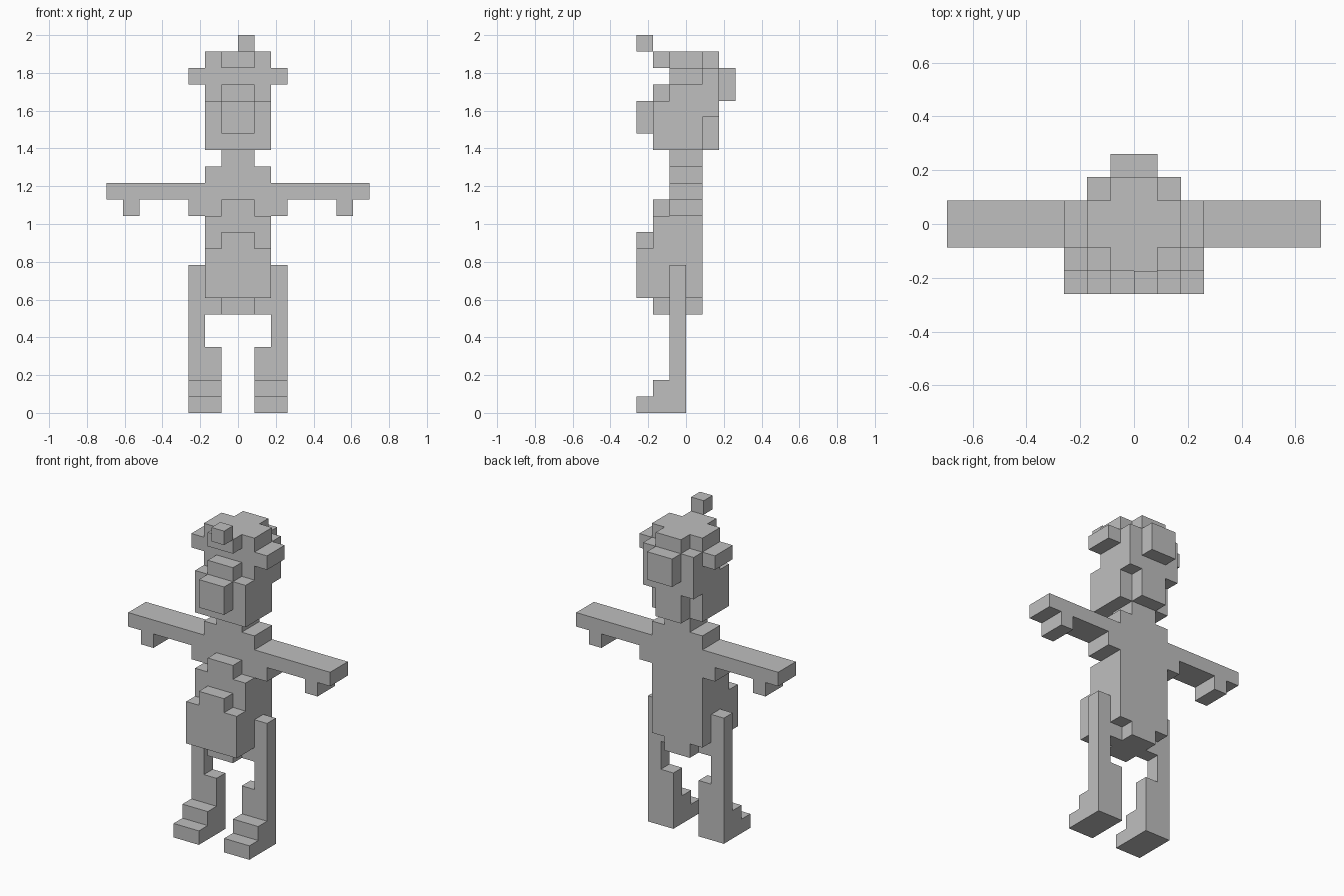
import bpy, bmesh, math
from mathutils import Vector

if "Cube" in bpy.data.objects:
    bpy.data.objects.remove(bpy.data.objects["Cube"])

U = 2 / 23  # edge of one block

grey = bpy.data.materials.new("plain grey")
grey.diffuse_color = (0.52, 0.52, 0.52, 1)
grey.use_nodes = True
grey.node_tree.nodes["Principled BSDF"].inputs["Base Color"].default_value = grey.diffuse_color


def box(x0, x1, y0, y1, z0, z1):
    """All unit blocks inside a box given in block units."""
    return {(x, y, z) for x in range(x0, x1) for y in range(y0, y1) for z in range(z0, z1)}


def mirror(cells):
    return {(-1 - x, y, z) for x, y, z in cells}


# one leg with a stepped foot
leg = (box(2, 3, -1, 0, 4, 9) | box(1, 3, -1, 0, 2, 4)
       | box(1, 3, -2, 0, 1, 2) | box(1, 3, -3, 0, 0, 1))
# one arm with a hand and an armpit block
arm = box(2, 8, -1, 1, 13, 14) | box(6, 7, -1, 1, 12, 13) | box(2, 3, -1, 1, 12, 13)

parts = {
    "right_leg": leg,
    "left_leg": mirror(leg),
    "right_arm": arm,
    "left_arm": mirror(arm),
    "hips": box(-1, 1, -2, 1, 6, 7) | box(-2, 2, -1, 0, 6, 7),
    "torso": box(-2, 2, -1, 1, 7, 15),
    "belly": (box(-2, 2, -2, -1, 7, 12) | box(-1, 1, -2, -1, 12, 13)
              | box(-2, 2, -3, -2, 7, 10) | box(-1, 1, -3, -2, 10, 11)),
    "neck": box(-1, 1, -1, 1, 15, 16),
    "head": (box(-2, 2, -1, 1, 16, 22) | box(-2, 2, -2, -1, 16, 19)
             | box(-2, 2, 1, 2, 18, 21) | box(-1, 1, 1, 2, 16, 22)),
    "snout": box(-1, 1, -3, -2, 17, 19) | box(-1, 1, -2, -1, 19, 20),
    "right_ear": box(2, 3, -1, 1, 20, 21),
    "left_ear": box(-3, -2, -1, 1, 20, 21),
    "back_bump": box(-1, 1, 2, 3, 19, 21),
    "hat_peak": box(-1, 1, -2, -1, 21, 22),
    "hat_tip": box(0, 1, -3, -2, 22, 23),
}
solid = set().union(*parts.values())


def build(name, cells):
    """Skin the blocks, leaving out walls hidden between neighbours."""
    bm = bmesh.new()
    for cell in cells:
        for axis in range(3):
            for side in (0, 1):
                near = list(cell)
                near[axis] += 2 * side - 1
                if tuple(near) in solid:
                    continue
                corners = []
                for a, b in ((0, 0), (1, 0), (1, 1), (0, 1)):
                    p = list(cell)
                    p[axis] += side
                    p[(axis + 1) % 3] += a
                    p[(axis + 2) % 3] += b
                    corners.append(bm.verts.new(Vector(p) * U))
                bm.faces.new(corners if side else corners[::-1])
    bmesh.ops.remove_doubles(bm, verts=bm.verts, dist=U / 100)
    bmesh.ops.dissolve_limit(bm, angle_limit=math.radians(1), verts=bm.verts, edges=bm.edges)
    mesh = bpy.data.meshes.new(name)
    bm.to_mesh(mesh)
    bm.free()
    mesh.materials.append(grey)
    bpy.context.collection.objects.link(bpy.data.objects.new(name, mesh))


for name, cells in parts.items():
    build(name, cells)
